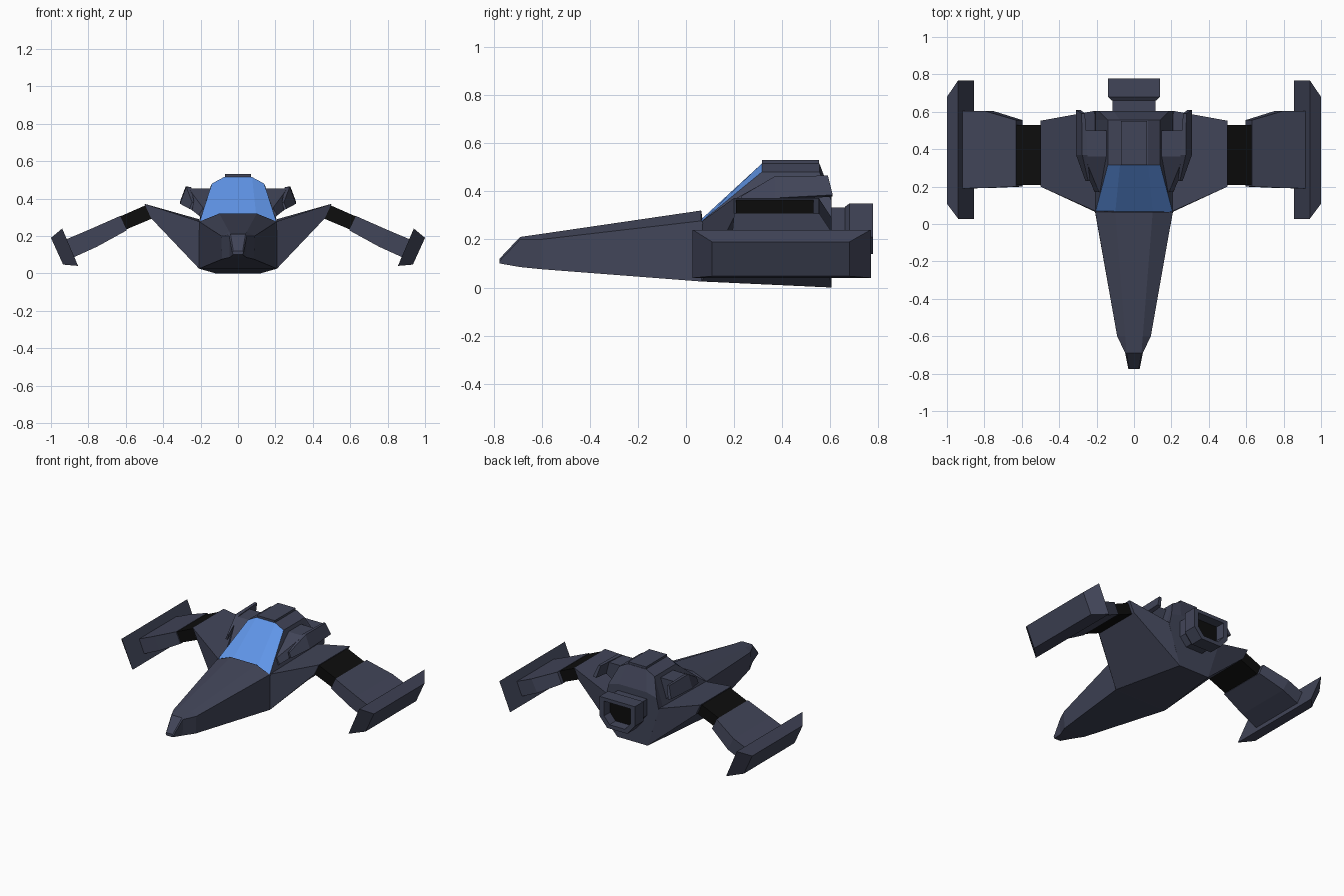
import bpy, bmesh

if "Cube" in bpy.data.objects:
    bpy.data.objects.remove(bpy.data.objects["Cube"])


def material(name, rgb):
    m = bpy.data.materials.new(name)
    m.diffuse_color = (*rgb, 1)
    m.use_nodes = True
    m.node_tree.nodes["Principled BSDF"].inputs["Base Color"].default_value = m.diffuse_color
    return m


SLATE = material("slate hull", (0.053, 0.059, 0.098))
BLACK = material("black", (0.004, 0.004, 0.004))
BLUE = material("blue glass", (0.12, 0.31, 0.83))


def loft(name, rings, mats=(SLATE,), mirror=False, rule=None, closed_loop=False):
    """Skin a row of equal-sized point rings, capping the ends."""
    bm = bmesh.new()
    vs = [[bm.verts.new(p) for p in r] for r in rings]
    n = len(vs[0])
    pairs = list(zip(vs, vs[1:])) + ([(vs[-1], vs[0])] if closed_loop else [])
    for a, b in pairs:
        for i in range(n):
            j = (i + 1) % n
            bm.faces.new((a[i], a[j], b[j], b[i]))
    if not closed_loop:
        bm.faces.new(vs[0])
        bm.faces.new(vs[-1])
    bmesh.ops.recalc_face_normals(bm, faces=bm.faces)
    bm.normal_update()
    if rule:
        for f in bm.faces:
            f.material_index = rule(f)
    me = bpy.data.meshes.new(name)
    bm.to_mesh(me)
    bm.free()
    for m in mats:
        me.materials.append(m)
    ob = bpy.data.objects.new(name, me)
    bpy.context.collection.objects.link(ob)
    if mirror:
        ob.modifiers.new("mirror", 'MIRROR')
    return ob


def both(y, half):
    """Full section at y from right-hand (x, z) points listed bottom to top."""
    return [(x, y, z) for x, z in half] + [(-x, y, z) for x, z in reversed(half)]


def at_y(y, pts):
    return [(x, y, z) for x, z in pts]


def span(top, bottom, y0, y1):
    """Wing section between top and bottom (x, z) points, from y0 to y1."""
    return [(top[0], y0, top[1]), (top[0], y1, top[1]),
            (bottom[0], y1, bottom[1]), (bottom[0], y0, bottom[1])]


# Hull with long tapering nose
loft("hull", [
    both(-0.775, [(0.025, 0.1), (0.03, 0.11), (0.025, 0.12)]),
    both(-0.69, [(0.045, 0.085), (0.047, 0.2), (0.04, 0.21)]),
    both(-0.6, [(0.085, 0.076), (0.09, 0.2), (0.047, 0.223)]),
    both(0.063, [(0.208, 0.025), (0.207, 0.277), (0.1, 0.32)]),
    both(0.07, [(0.208, 0.025), (0.207, 0.277), (0.1, 0.275)]),
    both(0.605, [(0.12, 0.0), (0.21, 0.28), (0.1, 0.28)]),
])

# Cabin with glazed front slope
cabin = [(0.21, 0.27), (0.14, 0.48), (0.075, 0.515)]
loft("cabin", [
    both(0.065, [(0.21, 0.265), (0.206, 0.275), (0.1, 0.285)]),
    both(0.315, cabin),
    both(0.555, cabin),
    both(0.605, [(0.21, 0.27), (0.19, 0.36), (0.11, 0.38)]),
], (SLATE, BLUE), rule=lambda f: int(f.normal.y < -0.45 and f.normal.z > 0.2))
loft("roof_panel", [both(y, [(0.07, 0.51), (0.07, 0.53)]) for y in (0.315, 0.552)])

# Thick inner wings rising from the keel
loft("inner_wing", [
    [(0.205, 0.068, 0.277), (0.21, 0.605, 0.29), (0.12, 0.605, 0.0), (0.208, 0.065, 0.025)],
    span((0.5, 0.372), (0.465, 0.295), 0.2, 0.552),
], mirror=True)

# Black wing joints
loft("wing_joint", [
    span((0.49, 0.366), (0.455, 0.295), 0.208, 0.53),
    span((0.64, 0.3), (0.605, 0.232), 0.208, 0.53),
], (BLACK,), mirror=True)

# Drooping outer wings
loft("outer_wing", [
    span((0.63, 0.307), (0.595, 0.23), 0.2, 0.555),
    span((0.80, 0.232), (0.755, 0.142), 0.193, 0.605),
    span((0.93, 0.177), (0.885, 0.083), 0.19, 0.605),
], mirror=True)

# Bevelled wingtip pods
loft("wingtip_pod", [
    span((0.94, 0.24), (0.855, 0.04), 0.028, 0.768),
    span((1.0, 0.19), (0.935, 0.047), 0.108, 0.68),
], mirror=True)

# Shoulder fairings beside the cabin
fairing = [(0.12, 0.455), (0.265, 0.455), (0.29, 0.372), (0.18, 0.31)]
loft("shoulder_fairing", [
    at_y(0.17, [(0.18, 0.35), (0.187, 0.35), (0.21, 0.31), (0.2, 0.3)]),
    at_y(0.36, fairing),
    at_y(0.5, fairing),
], mirror=True)
loft("shoulder_fin", [
    at_y(0.23, [(0.235, 0.38), (0.245, 0.38), (0.26, 0.345), (0.245, 0.34)]),
    at_y(0.37, [(0.25, 0.46), (0.277, 0.463), (0.31, 0.372), (0.275, 0.362)]),
    [(0.262, 0.59, 0.463), (0.28, 0.59, 0.465), (0.31, 0.61, 0.385), (0.285, 0.61, 0.378)],
], mirror=True)


# Engine: neck, hollow nozzle and black exhaust
def nozzle(y, s):
    """Nozzle section scaled about its centre."""
    return both(y, [(x * s, 0.25 + (z - 0.25) * s)
                    for x, z in [(0.08, 0.14), (0.14, 0.21), (0.14, 0.35)]])


loft("engine_neck", [nozzle(0.59, 0.83), nozzle(0.68, 0.83)])
loft("engine_nozzle", [nozzle(0.66, 0.85), nozzle(0.68, 1), nozzle(0.778, 1),
                       nozzle(0.778, 0.75), nozzle(0.7, 0.7)], closed_loop=True)
loft("exhaust", [nozzle(0.69, 0.78), nozzle(0.715, 0.72)], (BLACK,))
